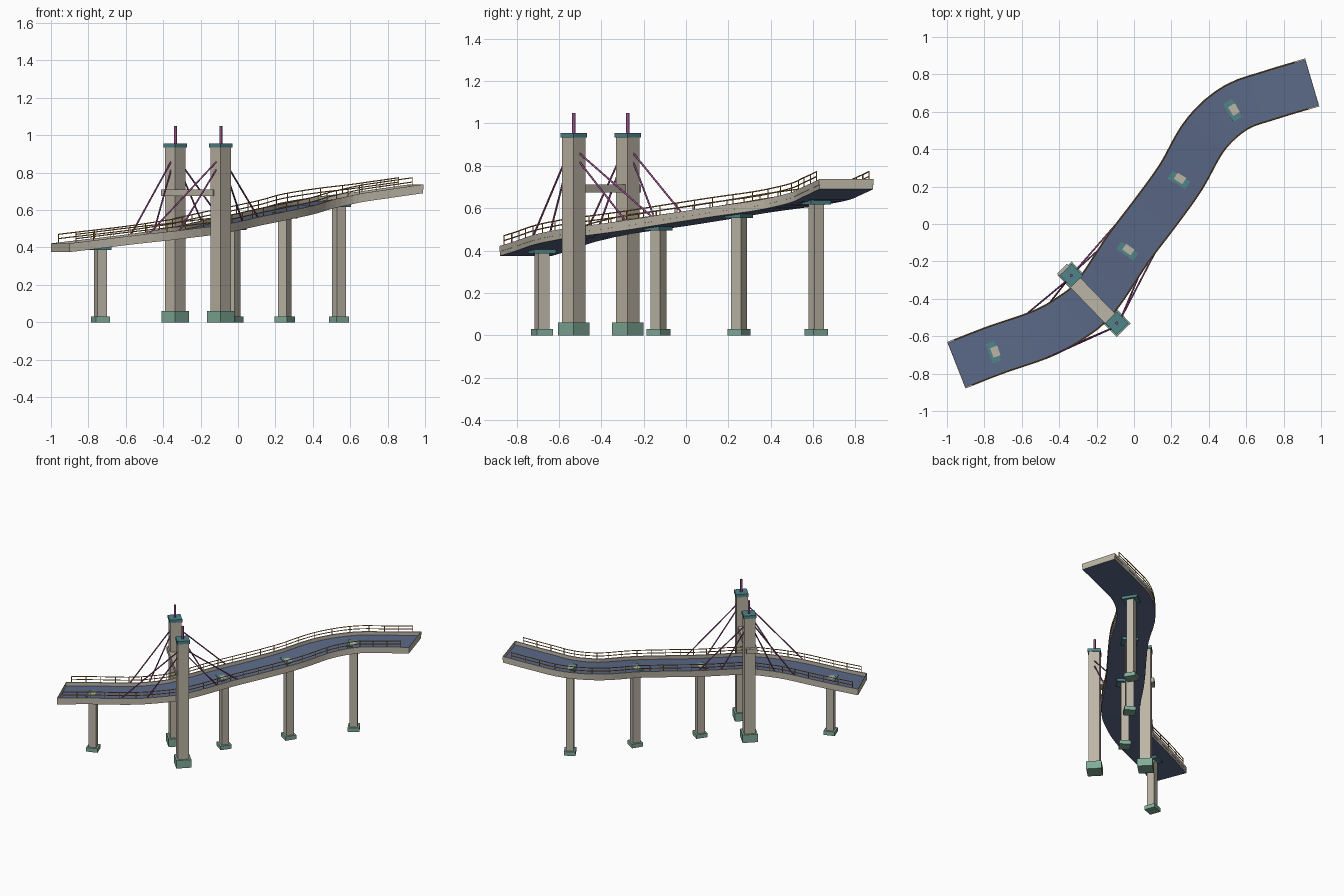
import bpy, bmesh, math
from mathutils import Vector, Matrix
from mathutils.geometry import interpolate_bezier

if "Cube" in bpy.data.objects:
    bpy.data.objects.remove(bpy.data.objects["Cube"])


def mat(name, rgb):
    m = bpy.data.materials.new(name)
    m.diffuse_color = (*rgb, 1)
    m.use_nodes = True
    m.node_tree.nodes["Principled BSDF"].inputs["Base Color"].default_value = m.diffuse_color
    return m


CONCRETE = mat("concrete", (0.50, 0.46, 0.38))
ROAD = mat("blue_road", (0.107, 0.145, 0.25))
TEAL = mat("teal_cap", (0.08, 0.23, 0.25))
GREEN = mat("green_footing", (0.22, 0.41, 0.32))
PURPLE = mat("purple_cable", (0.27, 0.07, 0.23))
ORANGE = mat("orange_rail", (0.52, 0.24, 0.05))

# ---- S-shaped centre line, sampled and addressed by arc length
CTRL = [Vector((x, y, 0)) for x, y in (
    (-.95, -.755), (-.74, -.673), (-.5, -.59), (-.35, -.51), (-.21, -.395),
    (-.03, -.13), (.11, .055), (.25, .25), (.38, .475), (.54, .62),
    (.73, .69), (.953, .757))]
path = []
for i in range(len(CTRL) - 1):
    a, b = CTRL[i], CTRL[i + 1]
    ta = (b - CTRL[max(i - 1, 0)]) / (6 if i else 3)
    tb = (CTRL[min(i + 2, len(CTRL) - 1)] - a) / (6 if i < len(CTRL) - 2 else 3)
    path += interpolate_bezier(a, a + ta, b - tb, b, 12)[(1 if i else 0):]
dist = [0]
for p, q in zip(path, path[1:]):
    dist.append(dist[-1] + (q - p).length)
L = dist[-1]
W, H, SLAB = .134, .047, .022      # half width, kerb top, road level


def raw(s):
    s = min(max(s, 0), L)
    i = 0
    while i < len(dist) - 2 and dist[i + 1] < s:
        i += 1
    t = (s - dist[i]) / (dist[i + 1] - dist[i])
    return path[i].lerp(path[i + 1], t)


def frame(s):
    """Centre point at deck underside, tangent, left normal."""
    t = (raw(s + .05) - raw(s - .05)).normalized()
    p = raw(s)
    p.z = .375 + .315 * s / L - .010 * math.sin(math.pi * s / L)
    return p, t, Vector((-t.y, t.x, 0))


def at(s, off, up):
    p, t, n = frame(s)
    return p + n * off + Vector((0, 0, up))


def nearest(x, y):
    v = Vector((x, y, 0))
    return dist[min(range(len(path)), key=lambda i: (path[i] - v).length)]


def finish(name, bm, mats, smooth=False):
    bmesh.ops.recalc_face_normals(bm, faces=bm.faces)
    if smooth:
        for f in bm.faces:
            f.smooth = len(f.verts) == 4
    me = bpy.data.meshes.new(name)
    bm.to_mesh(me)
    bm.free()
    for m in mats:
        me.materials.append(m)
    ob = bpy.data.objects.new(name, me)
    bpy.context.collection.objects.link(ob)
    return ob


def sweep(bm, profile, s0, s1, n=48, blue=()):
    """Sweep a closed (offset, height) profile along the path."""
    rings = [[bm.verts.new(at(s0 + (s1 - s0) * i / n, o, h)) for o, h in profile]
             for i in range(n + 1)]
    k = len(profile)
    for r, q in zip(rings, rings[1:]):
        for j in range(k):
            f = bm.faces.new((r[j], r[(j + 1) % k], q[(j + 1) % k], q[j]))
            f.material_index = 1 if j in blue else 0
    bm.faces.new(rings[0])
    bm.faces.new(rings[-1][::-1])


def box(name, x, y, z0, z1, sx, sy, ang, m):
    bm = bmesh.new()
    M = (Matrix.Translation((x, y, (z0 + z1) / 2)) @ Matrix.Rotation(ang, 4, 'Z')
         @ Matrix.Diagonal((sx, sy, z1 - z0, 1)))
    bmesh.ops.create_cube(bm, size=1, matrix=M)
    return finish(name, bm, [m])


def rod(bm, a, b, r, sides=12):
    d = b - a
    M = Matrix.Translation((a + b) / 2) @ d.to_track_quat('Z', 'Y').to_matrix().to_4x4()
    bmesh.ops.create_cone(bm, cap_ends=True, segments=sides, radius1=r, radius2=r,
                          depth=d.length, matrix=M)


# ---- deck slab: blue above and below, concrete edges
bm = bmesh.new()
e = W - .002
sweep(bm, [(-e, 0), (-e, SLAB), (e, SLAB), (e, 0)], 0, L, blue=(1, 3))
finish("deck_slab", bm, [CONCRETE, ROAD])

# ---- kerbs along both edges and low walls across the ends
T = .009
bm = bmesh.new()
for a, b in ((-W, -W + T), (W - T, W)):
    sweep(bm, [(a, SLAB - .001), (a, H), (b, H), (b, SLAB - .001)], 0, L)
finish("kerbs", bm, [CONCRETE])
bm = bmesh.new()
for s0, s1 in ((0, .004), (L - .004, L)):
    sweep(bm, [(-e, SLAB - .001), (-e, H), (e, H), (e, SLAB - .001)], s0, s1, 1)
finish("end_walls", bm, [CONCRETE])

# ---- railings: two round rails and posts on each side
R = .003
for side, label in ((1, "left"), (-1, "right")):
    bm = bmesh.new()
    o = side * (W - T * .6)
    for h in (H + .021, H + .044):
        ring = [(o + R * math.cos(k * math.pi / 6), h + R * math.sin(k * math.pi / 6))
                for k in range(12)]
        sweep(bm, ring, .04, L - .06, 72)
    n = 24
    for i in range(n + 1):
        s = .04 + (L - .10) * i / n
        rod(bm, at(s, o, H - .004), at(s, o, H + .044), R * .8)
    finish(label + "_railing", bm, [ORANGE], True)

# ---- piers: footing, shaft and a level cap that breaks the sloping road
for i, (x, y) in enumerate(((-.735, -.68), (-.025, -.13), (.25, .25), (.54, .615)), 1):
    p, t, n = frame(nearest(x, y))
    ang = math.atan2(t.y, t.x)
    z = p.z + SLAB + .001
    box(f"pier_footing_{i}", x, y, 0, .03, .08, .08, ang, GREEN)
    box(f"pier_shaft_{i}", x, y, .03, z + .0006, .054, .054, ang, CONCRETE)
    box(f"pier_cap_{i}", x, y, p.z - .014, z, .085, .11, ang, TEAL)

# ---- twin towers with caps, spikes and stay cables
A = math.radians(-46)
ST = nearest(-.21, -.4)
for label, side, x, y in (("left", 1, -.335, -.275), ("right", -1, -.092, -.53)):
    box(label + "_tower_footing", x, y, 0, .06, .105, .105, A, GREEN)
    box(label + "_tower_shaft", x, y, .06, .94, .078, .078, A, CONCRETE)
    box(label + "_tower_cap", x, y, .934, .956, .088, .088, A, TEAL)
    bm = bmesh.new()
    rod(bm, Vector((x, y, .956)), Vector((x, y, 1.05)), .008, 16)
    finish(label + "_tower_spike", bm, [PURPLE], True)
    bm = bmesh.new()
    for ds, z in ((-.38, .86), (-.22, .82), (.22, .82), (.38, .86)):
        top = Vector((x, y, z)) + frame(ST)[1] * math.copysign(.034, ds)
        rod(bm, top, at(ST + ds, side * (W - T / 2), H - .004), .0045)
    finish(label + "_stay_cables", bm, [PURPLE], True)

# ---- crossbeam between the towers
box("tower_crossbeam", -.246, -.383, .674, .711, .40, .075, A, CONCRETE)
